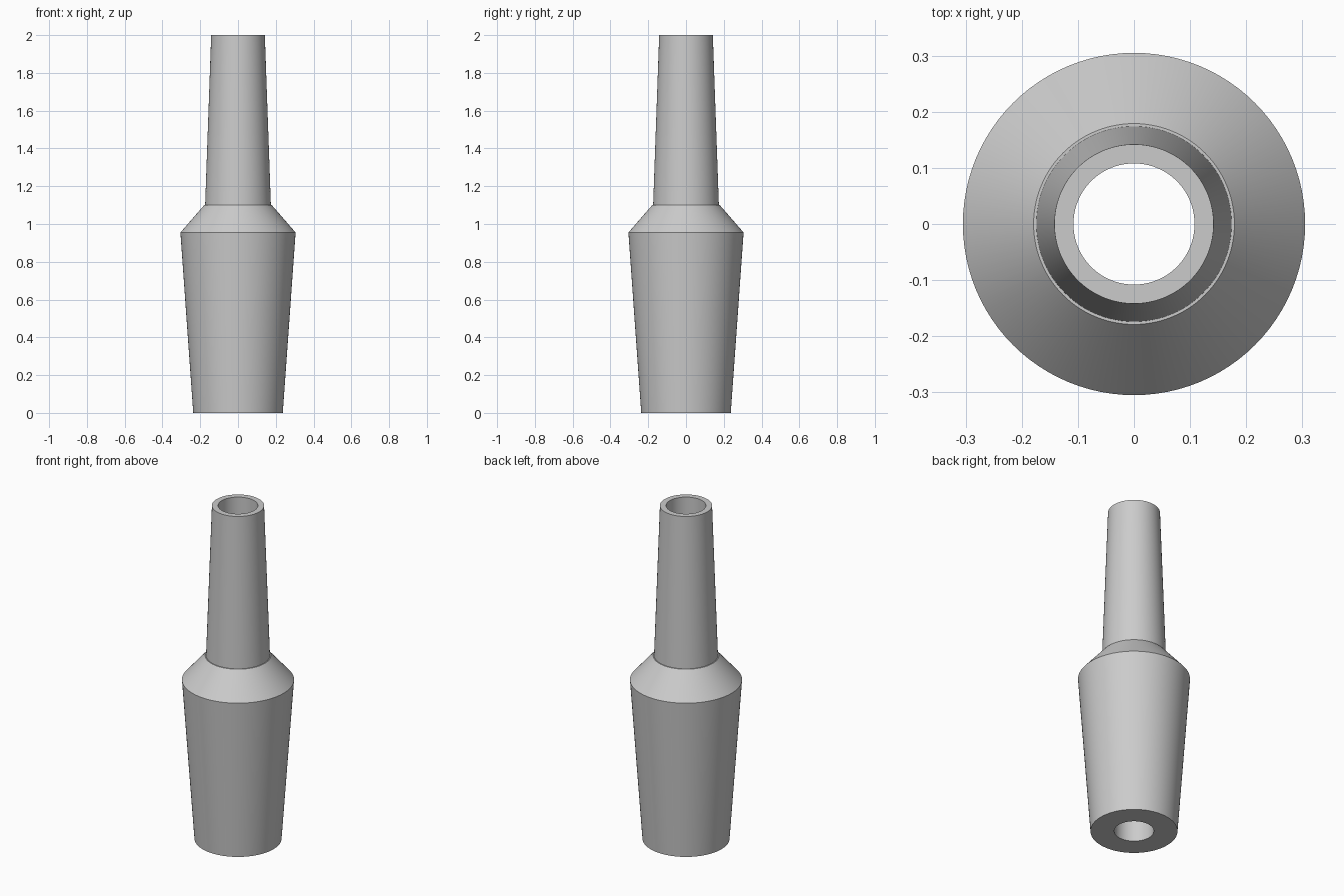
import bpy, bmesh, math

cube = bpy.data.objects.get("Cube")
if cube:
    bpy.data.objects.remove(cube, do_unlink=True)

# Single grey material
grey = bpy.data.materials.new("light_grey")
grey.use_nodes = True
grey.diffuse_color = (0.6, 0.6, 0.6, 1)
grey.node_tree.nodes["Principled BSDF"].inputs["Base Color"].default_value = (0.6, 0.6, 0.6, 1)

SEGMENTS = 96
BORE = 0.108


def lathe(name, profile):
    """Revolve a closed (radius, height) outline around the z axis."""
    bm = bmesh.new()
    rings = []
    for r, z in profile:
        rings.append([bm.verts.new((r * math.cos(a), r * math.sin(a), z))
                      for a in (2 * math.pi * i / SEGMENTS for i in range(SEGMENTS))])
    for lower, upper in zip(rings, rings[1:] + rings[:1]):
        for i in range(SEGMENTS):
            j = (i + 1) % SEGMENTS
            bm.faces.new((lower[i], lower[j], upper[j], upper[i]))
    bmesh.ops.recalc_face_normals(bm, faces=bm.faces)
    mesh = bpy.data.meshes.new(name)
    bm.to_mesh(mesh)
    bm.free()
    mesh.materials.append(grey)
    obj = bpy.data.objects.new(name, mesh)
    bpy.context.collection.objects.link(obj)
    bpy.ops.object.select_all(action='DESELECT')
    obj.select_set(True)
    bpy.context.view_layer.objects.active = obj
    bpy.ops.object.shade_smooth_by_angle(angle=math.radians(25))
    return obj


# Hollow adapter: tapered base, sloped shoulder, tiny ledge, tapered neck, bore
lathe("tapered_adapter", [
    (0.237, 0), (0.305, 0.955),
    (0.179, 1.1), (0.174, 1.1),
    (0.142, 2), (BORE, 2), (BORE, 0),
])
